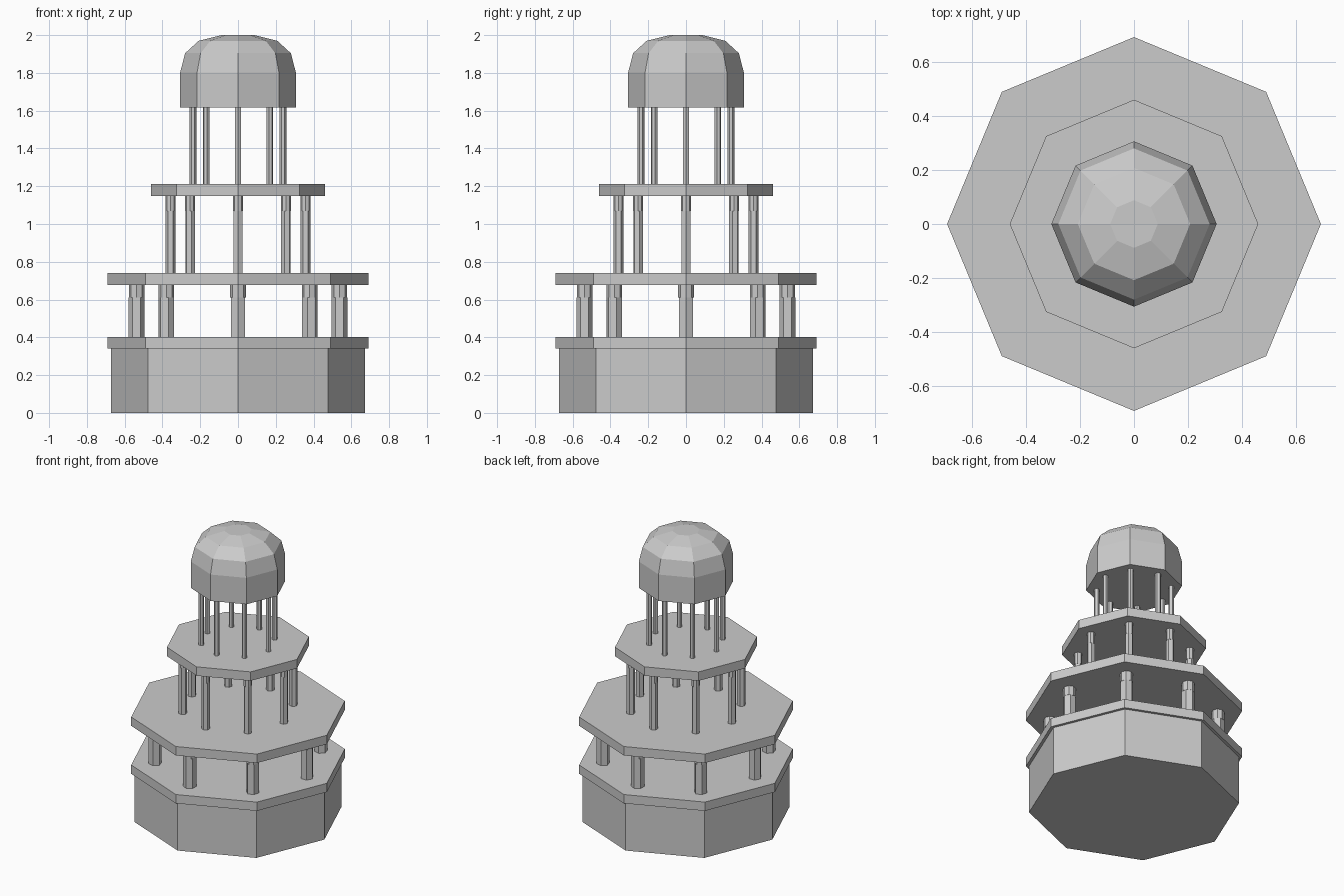
import bpy, bmesh
from math import cos, sin, pi

if "Cube" in bpy.data.objects:
    bpy.data.objects.remove(bpy.data.objects["Cube"])


def add_rings(bm, profile, sides, centre=(0, 0), turn=0.0):
    """Closed flat-faced solid from (radius, z) rings."""
    rings = []
    for r, z in profile:
        rings.append([bm.verts.new((centre[0] + r * cos(turn + 2 * pi * i / sides),
                                    centre[1] + r * sin(turn + 2 * pi * i / sides), z))
                      for i in range(sides)])
    for a, b in zip(rings, rings[1:]):
        for i in range(sides):
            j = (i + 1) % sides
            bm.faces.new((a[i], a[j], b[j], b[i]))
    bm.faces.new(rings[0][::-1])
    bm.faces.new(rings[-1])


def finish(bm, name):
    mesh = bpy.data.meshes.new(name)
    bm.to_mesh(mesh)
    bm.free()
    bpy.context.collection.objects.link(bpy.data.objects.new(name, mesh))


def solid(name, profile):
    bm = bmesh.new()
    add_rings(bm, profile, 8)
    finish(bm, name)


def columns(name, ring, r, z0, z1, cap):
    """Eight six-sided columns, with an eight-sided capital of height cap."""
    bm = bmesh.new()
    for i in range(8):
        a = i * pi / 4
        c = (ring * cos(a), ring * sin(a))
        add_rings(bm, [(r, z0), (r, z1 - cap)], 6, c, a)
        if cap:
            add_rings(bm, [(r * 0.98, z1 - cap), (r * 0.98, z1)], 8, c, a)
    finish(bm, name)


# Base and floors
solid("base", [(0.672, 0), (0.672, 0.34)])
solid("lower_floor", [(0.692, 0.34), (0.692, 0.402)])
solid("middle_floor", [(0.692, 0.677), (0.692, 0.74)])
solid("upper_floor", [(0.46, 1.149), (0.46, 1.212)])

# Columns of the three tiers
columns("lower_columns", 0.537, 0.042, 0.402, 0.677, 0.065)
columns("middle_columns", 0.358, 0.027, 0.74, 1.149, 0.08)
columns("upper_columns", 0.238, 0.018, 1.212, 1.617, 0)

# Faceted dome
solid("dome", [(0.306, 1.617), (0.306, 1.803), (0.28, 1.904),
               (0.208, 1.97), (0.088, 2.0)])
